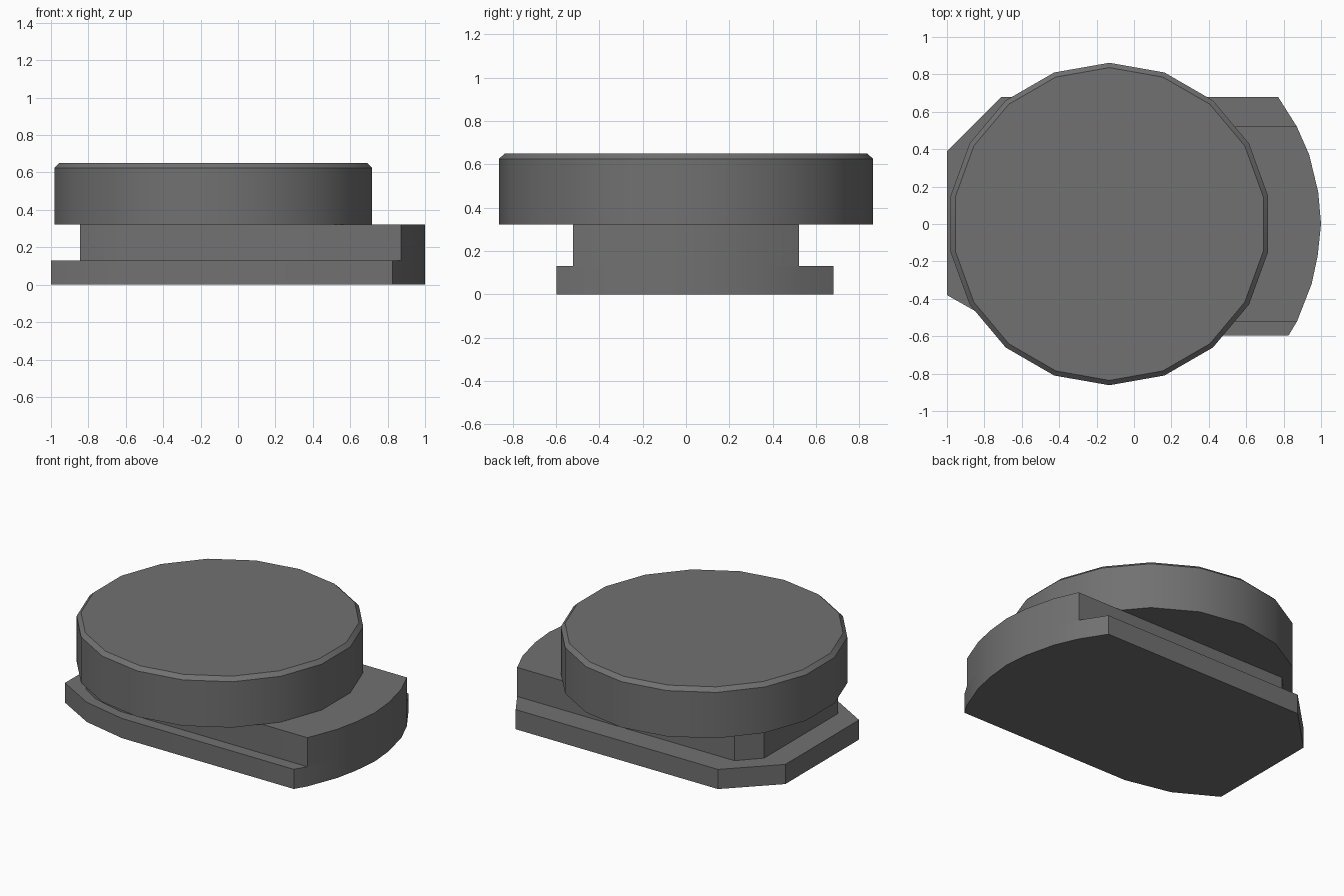
import bpy, bmesh, math

if "Cube" in bpy.data.objects:
    bpy.data.objects.remove(bpy.data.objects["Cube"])

# Dark grey finish for every part
dark = bpy.data.materials.new("dark_grey")
dark.diffuse_color = (0.165, 0.165, 0.165, 1)
dark.use_nodes = True
dark.node_tree.nodes["Principled BSDF"].inputs["Base Color"].default_value = dark.diffuse_color


def loft(name, rings):
    """Solid from stacked rings of (x, y, z) points with flat end caps."""
    bm = bmesh.new()
    loops = [[bm.verts.new(p) for p in ring] for ring in rings]
    n = len(loops[0])
    for lower, upper in zip(loops, loops[1:]):
        for i in range(n):
            j = (i + 1) % n
            bm.faces.new((lower[i], lower[j], upper[j], upper[i]))
    bm.faces.new(loops[0])
    bm.faces.new(loops[-1])
    bmesh.ops.recalc_face_normals(bm, faces=bm.faces)
    mesh = bpy.data.meshes.new(name)
    bm.to_mesh(mesh)
    bm.free()
    mesh.materials.append(dark)
    obj = bpy.data.objects.new(name, mesh)
    bpy.context.collection.objects.link(obj)
    bpy.ops.object.select_all(action='DESELECT')
    obj.select_set(True)
    bpy.context.view_layer.objects.active = obj
    bpy.ops.object.shade_smooth_by_angle(angle=math.radians(30))
    return obj


def plate(name, outline, z0, z1):
    return loft(name, [[(x, y, z) for x, y in outline] for z in (z0, z1)])


def ring(radius, z, sides=18, cx=-0.132):
    return [(cx + radius * math.cos(math.radians(90) + 2 * math.pi * i / sides),
             radius * math.sin(math.radians(90) + 2 * math.pi * i / sides), z)
            for i in range(sides)]


# Curved right-hand end shared by both lower tiers
arc = [(0.872, -0.52), (0.95, -0.32), (0.982, -0.17), (1.0, 0.0),
       (0.985, 0.17), (0.937, 0.37), (0.87, 0.522)]

# Bottom plate with angled back-left corner and bowed front-left corner
plate("base_plate",
      [(-1, 0.39), (-1, -0.38), (-0.735, -0.53), (-0.43, -0.597), (0.826, -0.597)]
      + arc + [(0.77, 0.68), (-0.71, 0.68)], 0, 0.13)

# Narrower middle block
plate("middle_block",
      [(-0.845, 0.39), (-0.845, -0.38), (-0.72, -0.46), (-0.5, -0.52)]
      + arc + [(-0.72, 0.522)], 0.13, 0.322)

# Round top disc with chamfered rim
loft("top_disc", [ring(0.862, 0.322), ring(0.862, 0.625), ring(0.836, 0.65)])
